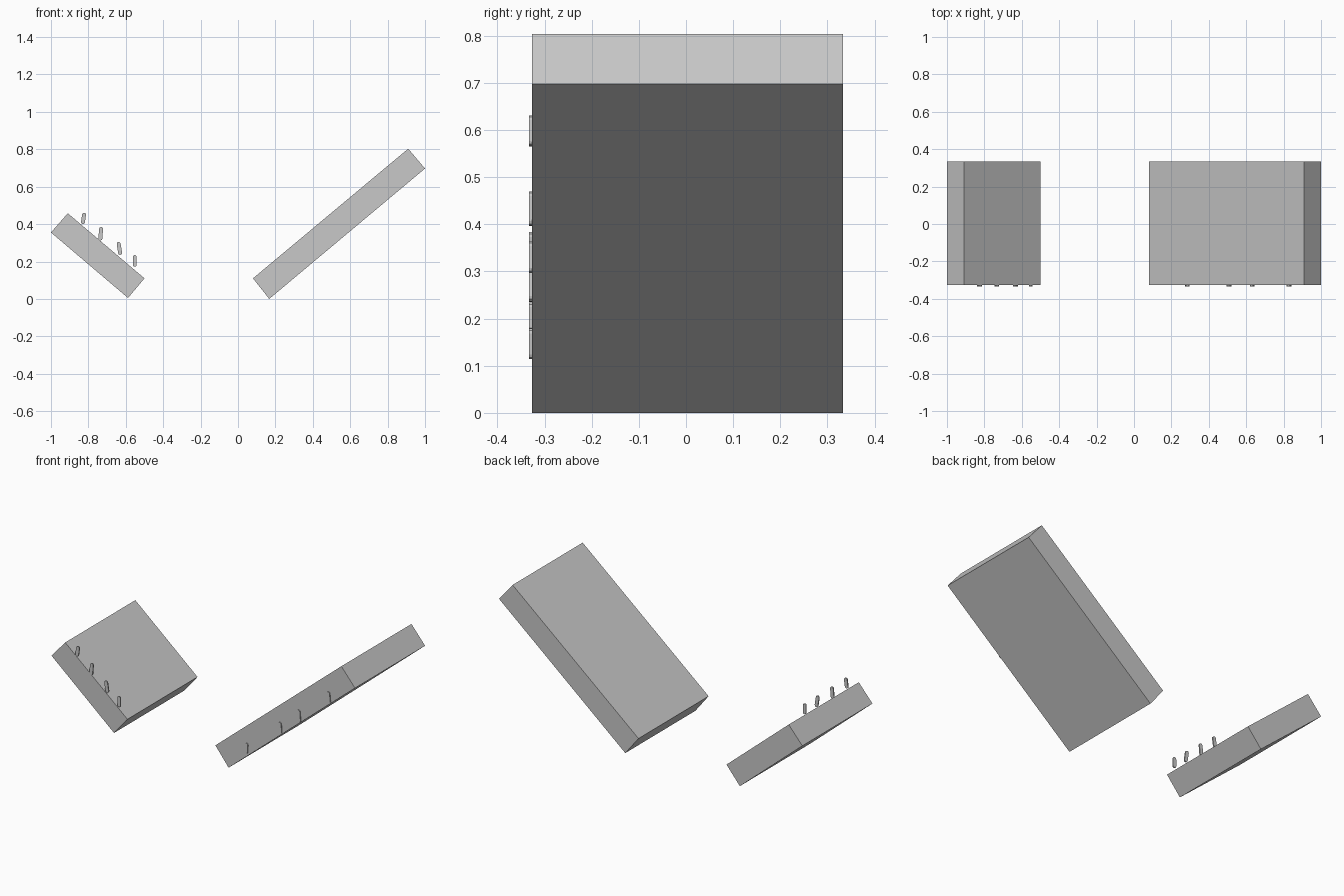
import bpy
import bmesh
from math import cos, sin, pi, radians

cube = bpy.data.objects.get("Cube")
if cube:
    bpy.data.objects.remove(cube, do_unlink=True)

grey = bpy.data.materials.new("light grey")
grey.use_nodes = True
colour = (0.58, 0.58, 0.58, 1)
grey.diffuse_color = colour
grey.node_tree.nodes["Principled BSDF"].inputs["Base Color"].default_value = colour


def extrude_profile(name, points, front, back):
    """Extrude an (x, z) outline from front to back along y."""
    bm = bmesh.new()
    face = bm.faces.new([bm.verts.new((x, front, z)) for x, z in points])
    out = bmesh.ops.extrude_face_region(bm, geom=[face])
    verts = [v for v in out["geom"] if isinstance(v, bmesh.types.BMVert)]
    bmesh.ops.translate(bm, verts=verts, vec=(0, back - front, 0))
    bmesh.ops.recalc_face_normals(bm, faces=bm.faces)
    mesh = bpy.data.meshes.new(name)
    bm.to_mesh(mesh)
    bm.free()
    mesh.materials.append(grey)
    obj = bpy.data.objects.new(name, mesh)
    bpy.context.collection.objects.link(obj)
    return obj


def pill(name, x, z, height, lean, width=0.021):
    """Thin round-ended plate, leaning by a few degrees."""
    r, a = width / 2, radians(lean)
    points = []
    for i in range(12):
        t = pi * (i % 6) / 5 + (pi if i >= 6 else 0)
        px = r * cos(t)
        pz = r * sin(t) + (height / 2 - r) * (1 if i < 6 else -1)
        points.append((x + px * cos(a) + pz * sin(a), z - px * sin(a) + pz * cos(a)))
    extrude_profile(name, points, -0.333, -0.326)


# Two tilted slabs
extrude_profile("short_slab", [(-1, 0.355), (-0.588, 0.005), (-0.5, 0.11), (-0.91, 0.458)], -0.327, 0.333)
extrude_profile("long_slab", [(0.08, 0.11), (0.167, 0), (1, 0.697), (0.91, 0.803)], -0.327, 0.333)

# Small plates along the front edges: x, z, height, lean
short_marks = [(-0.826, 0.43, 0.062, 8), (-0.734, 0.348, 0.072, 5),
               (-0.634, 0.27, 0.07, -9), (-0.552, 0.203, 0.063, 0)]
long_marks = [(0.285, 0.147, 0.066, 4), (0.508, 0.33, 0.068, -5),
              (0.632, 0.433, 0.074, -4), (0.828, 0.598, 0.066, -6)]
for side, marks in (("short", short_marks), ("long", long_marks)):
    for i, mark in enumerate(marks):
        pill(f"{side}_slab_mark_{i + 1}", *mark)
